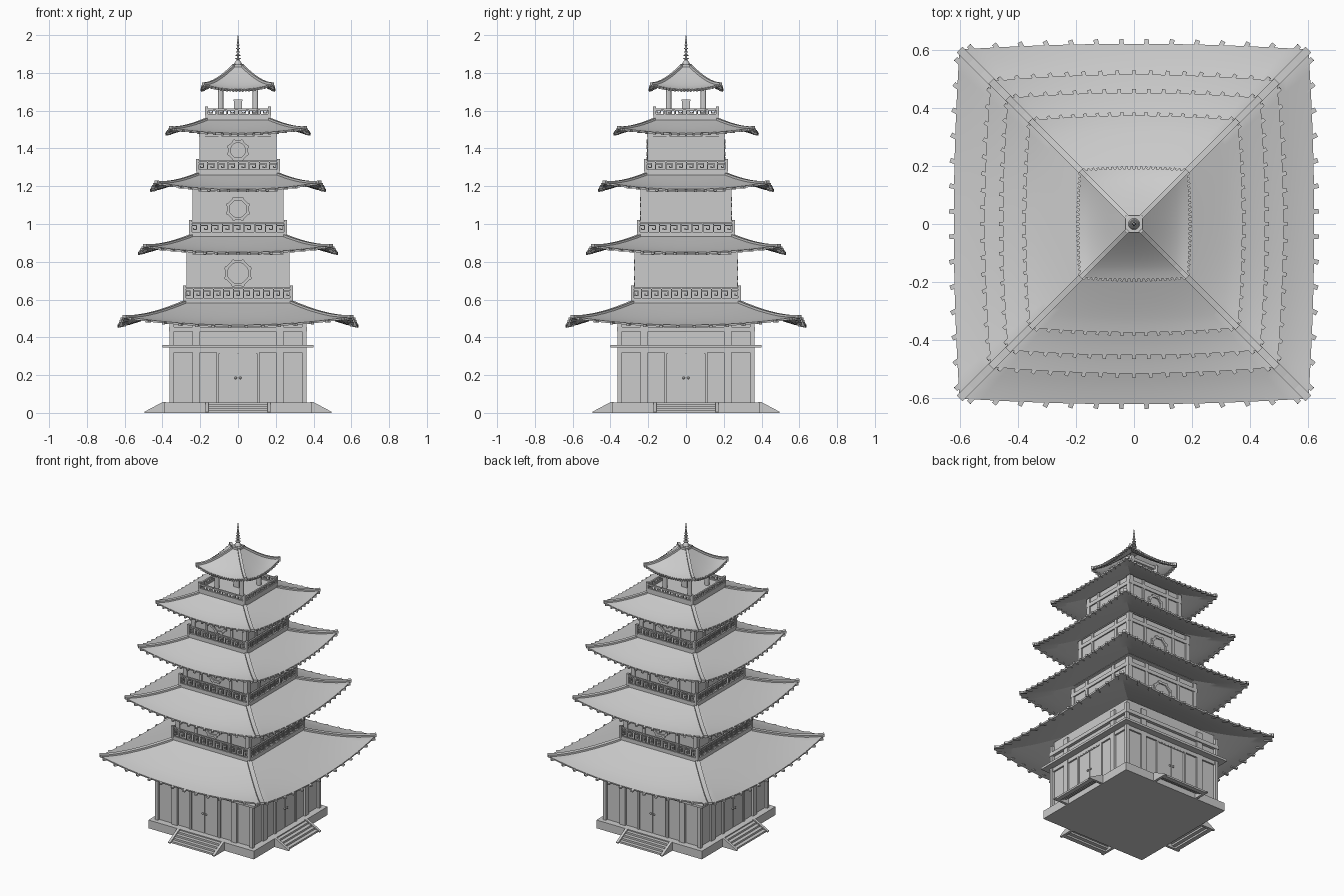
import bpy, bmesh, math
from mathutils import Matrix, Vector

if "Cube" in bpy.data.objects:
    bpy.data.objects.remove(bpy.data.objects["Cube"])

TURN = [0, 90, 180, 270]


def box(bm, x0, x1, y0, y1, z0, z1):
    m = Matrix.Translation(((x0 + x1) / 2, (y0 + y1) / 2, (z0 + z1) / 2)) @ \
        Matrix.Diagonal((abs(x1 - x0), abs(y1 - y0), abs(z1 - z0), 1))
    bmesh.ops.create_cube(bm, size=1, matrix=m)


def beam(bm, a, b, w, h):
    # box whose length runs from a to b
    d = b - a
    side = d.cross(Vector((0, 0, 1))).normalized()
    up = side.cross(d).normalized()
    rot = Matrix((side, d.normalized(), up)).transposed().to_4x4()
    m = Matrix.Translation((a + b) / 2) @ rot @ Matrix.Diagonal((w, d.length, h, 1))
    bmesh.ops.create_cube(bm, size=1, matrix=m)


def skin(bm, rings):
    # closed tube through rings of points, capped at both ends
    vs = [[bm.verts.new(p) for p in r] for r in rings]
    n = len(vs[0])
    for a, b in zip(vs, vs[1:]):
        for k in range(n):
            bm.faces.new((a[k], a[(k + 1) % n], b[(k + 1) % n], b[k]))
    bm.faces.new(vs[0])
    bm.faces.new(vs[-1])


def finish(bm, name, turns=(0,), smooth=False, thickness=0):
    # copy the front-side geometry around the tower and make the object
    src = bpy.data.meshes.new(name + "_side")
    bm.to_mesh(src)
    bm.free()
    out = bmesh.new()
    for a in turns:
        src.transform(Matrix.Rotation(math.radians(a), 4, 'Z'))
        out.from_mesh(src)
        src.transform(Matrix.Rotation(math.radians(-a), 4, 'Z'))
    if smooth:
        bmesh.ops.remove_doubles(out, verts=out.verts, dist=1e-5)
    if not thickness:
        bmesh.ops.recalc_face_normals(out, faces=out.faces)
    me = bpy.data.meshes.new(name)
    out.to_mesh(me)
    out.free()
    bpy.data.meshes.remove(src)
    ob = bpy.data.objects.new(name, me)
    bpy.context.collection.objects.link(ob)
    if smooth:
        bpy.ops.object.select_all(action='DESELECT')
        ob.select_set(True)
        bpy.context.view_layer.objects.active = ob
        if thickness:
            sol = ob.modifiers.new("thickness", 'SOLIDIFY')
            sol.thickness, sol.offset = thickness, -1
            bpy.ops.object.modifier_apply(modifier=sol.name)
        bpy.ops.object.shade_smooth_by_angle(angle=math.radians(25))
    return ob


def roof(name, inner, ztop, corner, mid, zmid, zcor, teeth, power):
    def pt(t, s):
        w = inner + (corner - inner) * t
        z = ztop - (ztop - zmid) * (1 - (1 - t) ** power) * (0.82 + 0.18 * t)
        lift = (zcor - zmid) * abs(s) ** 2.2 * t ** 2
        return Vector((s * w, -(w + (mid - corner) * (1 - s * s) * t), z + lift))
    # curved roof skin
    bm = bmesh.new()
    nt, ns = 8, 16
    g = [[bm.verts.new(pt(i / nt, -1 + 2 * j / ns)) for j in range(ns + 1)] for i in range(nt + 1)]
    for i in range(nt):
        for j in range(ns):
            bm.faces.new((g[i + 1][j], g[i + 1][j + 1], g[i][j + 1], g[i][j]))
    finish(bm, name, TURN, True, 0.01)
    # hip ridges swept down the corners
    k = corner / 0.6
    half = (0.012 + 0.016 * k) / 2
    sd, up = Vector((.707, .707, 0)) * half, Vector((0, 0, .008))
    bm = bmesh.new()
    skin(bm, [[p - sd - up, p + sd - up, p + sd + up, p - sd + up]
              for p in (pt(i / nt, 1) for i in range(nt + 1))])
    finish(bm, name + "_hip_ridges", TURN)
    # rafter ends poking out under the eave
    bm = bmesh.new()
    for j in range(teeth):
        s = -0.93 + 1.86 * j / (teeth - 1)
        a, b = pt(0.92, s), pt(1, s)
        b = b + (b - a).normalized() * (0.004 + 0.011 * k)
        dn = Vector((0, 0, -0.007))
        beam(bm, a + dn, b + dn, 0.005 + 0.011 * k, 0.012)
    finish(bm, name + "_rafter_ends", TURN)


# platform and four open-backed stairs
bm = bmesh.new()
box(bm, -.39, .39, -.39, .39, 0, .055)
finish(bm, "platform")
bm = bmesh.new()
for i in range(4):
    y = -.485 + i * .024
    box(bm, -.16, .16, y, y + .03, i * .012, (i + 1) * .012)
for x in (-.172, .155):
    skin(bm, [[(x + d, y, z) for y, z in ((-.385, 0), (-.385, .057), (-.40, .057), (-.495, .006), (-.495, 0))]
              for d in (0, .017)])
finish(bm, "stairs", TURN)

# ground floor: core, cornice, pillars, beams, doors
bm = bmesh.new()
box(bm, -.345, .345, -.345, .345, .05, .53)
box(bm, -.40, .40, -.40, .40, .345, .36)
finish(bm, "ground_floor_core")
bm = bmesh.new()
for s in (-1, 1):
    box(bm, s * .345, s * .362, -.362, -.34, .055, .50)
    box(bm, s * .20, s * .24, -.358, -.34, .055, .50)
    box(bm, s * .10, s * .115, -.355, -.34, .055, .325)
    box(bm, s * .003, s * .095, -.350, -.34, .055, .315)
    bmesh.ops.create_icosphere(bm, subdivisions=2, radius=.007,
                               matrix=Matrix.Translation((s * .012, -.355, .185)))
box(bm, -.355, .355, -.356, -.34, .32, .345)
box(bm, -.115, .115, -.355, -.34, .315, .325)
box(bm, -.365, .365, -.365, -.34, .43, .455)
finish(bm, "ground_floor_pillars_and_doors", TURN)

# roofs: inner radius, top z, corner radius, mid radius, mid z, corner z, rafters, curve
roof("roof_1", .285, .585, .602, .622, .466, .511, 14, 1.4)
roof("roof_2", .25, .936, .493, .516, .851, .887, 17, 1.4)
roof("roof_3", .215, 1.262, .435, .453, 1.184, 1.222, 17, 1.4)
roof("roof_4", .17, 1.552, .358, .374, 1.482, 1.51, 17, 1.4)
roof("roof_5", .02, 1.84, .184, .19, 1.714, 1.742, 22, 1.6)

# balconies with open key-pattern railings
for n, (r, zb, z0, z1) in enumerate([(.29, .565, .60, .665), (.258, .92, .95, 1.01),
                                     (.22, 1.245, 1.28, 1.335), (.173, 1.535, 1.575, 1.612)], 1):
    bm = bmesh.new()
    box(bm, -r, r, -r, r, zb, z0)
    finish(bm, f"balcony_{n}_floor")
    bm = bmesh.new()
    th = .01

    def bar(xa, xb, za, zc):
        box(bm, xa, xb, -r + .002, -r + th - .001, za, zc)
    box(bm, r - .014, r + .002, -r - .002, -r + .014, z0, z1 + .01)
    box(bm, -r, r, -r, -r + th, z1 - .008, z1)
    box(bm, -r, r, -r, -r + th, z0, z0 + .008)
    count = round(2 * r / .055)
    u, h, b = 2 * r / count, z1 - z0, .0055
    for i in range(count):
        x = -r + i * u
        bar(x, x + b, z0, z1)
        bar(x, x + .72 * u, z0 + .66 * h, z0 + .66 * h + b)
        bar(x + .72 * u - b, x + .72 * u, z0 + .3 * h, z0 + .66 * h)
        bar(x + .35 * u, x + .72 * u, z0 + .3 * h, z0 + .3 * h + b)
        bar(x + .35 * u, x + .35 * u + b, z0 + .3 * h, z0 + .5 * h)
    finish(bm, f"balcony_{n}_railing", TURN)

# upper storeys with pilasters, beam and lobed round windows front and back
for n, (r, z0, z1, zw, rw) in enumerate([(.272, .59, .895, .74, .066), (.24, .94, 1.23, 1.08, .056),
                                         (.205, 1.27, 1.52, 1.39, .05)], 2):
    c = r - .007
    bm = bmesh.new()
    box(bm, -c, c, -c, c, z0, z1)
    finish(bm, f"storey_{n}_core")
    bm = bmesh.new()
    for s in (-1, 1):
        box(bm, s * (r - .03), s * r, -r, -c + .01, z0, z1)
        box(bm, s * .42 * r, s * .50 * r, -r, -c + .01, z0, z1)
    box(bm, -r, r, -r - .001, -c + .01, z1 - .06, z1 - .035)
    finish(bm, f"storey_{n}_pilasters", TURN)
    bm = bmesh.new()
    for i in range(8):
        a0, a1 = math.pi / 4 * (i + .5), math.pi / 4 * (i + 1.5)
        skin(bm, [[((rw + d) * math.cos(a), -c + e, zw + (rw + d) * math.sin(a))
                   for d, e in ((-.008, .004), (-.008, -.008), (.008, -.008), (.008, .004))] for a in (a0, a1)])
        lobe = Matrix.Translation((rw * math.cos(a0), -c - .003, zw + rw * math.sin(a0)))
        bmesh.ops.create_cone(bm, cap_ends=True, segments=10, radius1=.011, radius2=.011, depth=.014,
                              matrix=lobe @ Matrix.Rotation(math.pi / 2, 4, 'X'))
    finish(bm, f"storey_{n}_window", (0, 180))

# top pavilion: pillars, lintels, small altar
bm = bmesh.new()
bmesh.ops.create_cone(bm, cap_ends=True, segments=12, radius1=.015, radius2=.015, depth=.17,
                      matrix=Matrix.Translation((.092, -.092, 1.65)))
box(bm, -.105, .105, -.102, -.082, 1.705, 1.725)
finish(bm, "pavilion_pillars", TURN)
bm = bmesh.new()
box(bm, -.02, .02, -.02, .02, 1.57, 1.65)
box(bm, -.024, .024, -.024, .024, 1.65, 1.66)
finish(bm, "altar")

# finial: square base, ringed spire
bm = bmesh.new()
box(bm, -.03, .03, -.03, .03, 1.825, 1.845)
finish(bm, "finial_base")
prof = [(.02, 1.84), (.02, 1.85), (.014, 1.862), (.006, 1.868)]
for i in range(5):
    z, rr = 1.875 + i * .018, .016 - i * .0022
    prof += [(.005, z - .004), (rr, z - .002), (rr, z + .002), (.005, z + .004)]
prof += [(.004, 1.96), (.006, 1.968), (.004, 1.976), (.001, 2.0)]
bm = bmesh.new()
skin(bm, [[(rr * math.cos(k * math.pi / 6), rr * math.sin(k * math.pi / 6), z) for k in range(12)]
          for rr, z in prof])
finish(bm, "finial_spire", (0,), True)
